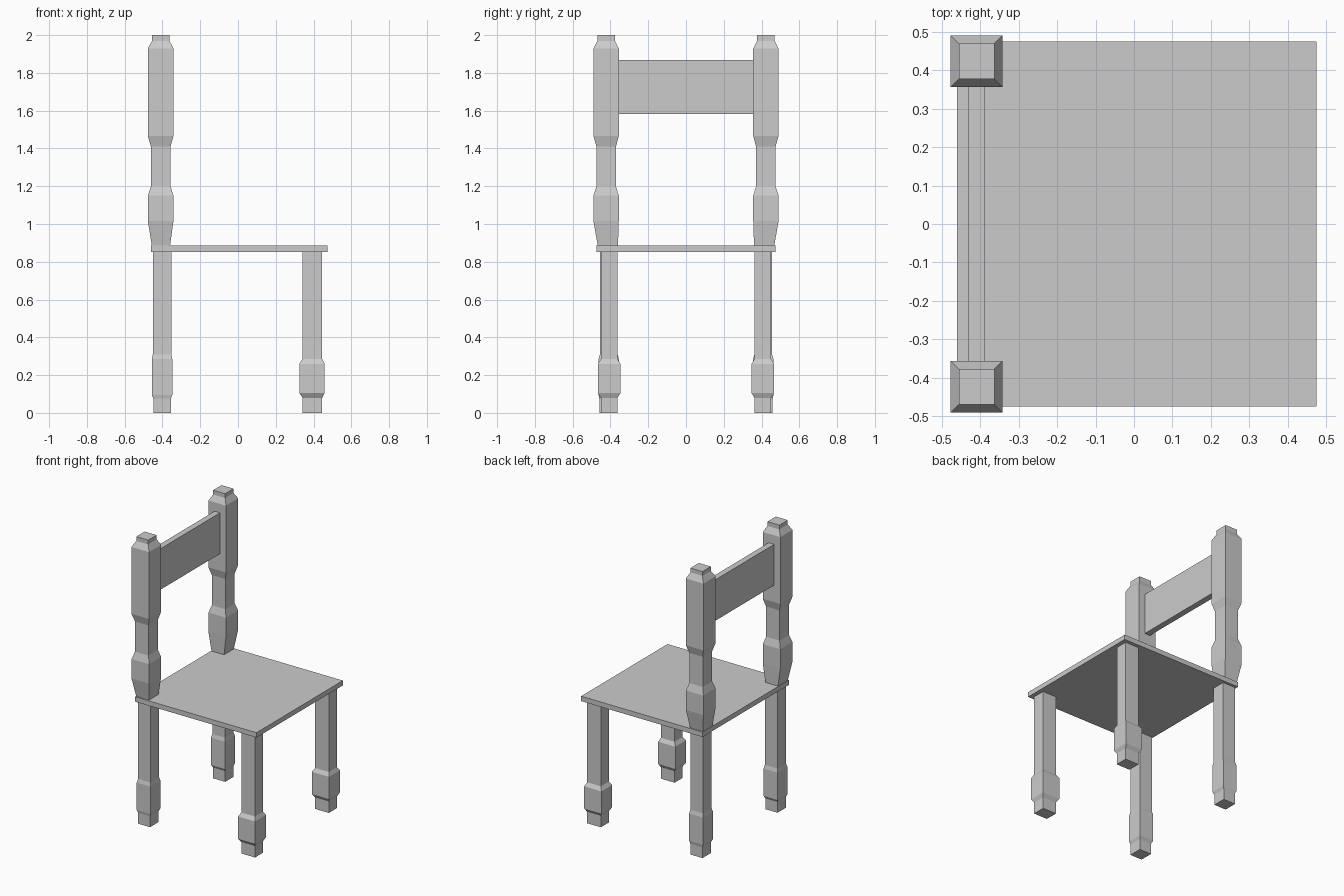
import bpy, bmesh


def loft(name, rings):
    """Closed square-section solid through rings (z, x0, x1, y0, y1)."""
    bm = bmesh.new()
    loops = [[bm.verts.new(p) for p in
              ((x0, y0, z), (x1, y0, z), (x1, y1, z), (x0, y1, z))]
             for z, x0, x1, y0, y1 in rings]
    for a, b in zip(loops, loops[1:]):
        for i in range(4):
            j = (i + 1) % 4
            bm.faces.new((a[i], a[j], b[j], b[i]))
    bm.faces.new(loops[0][::-1])
    bm.faces.new(loops[-1])
    bmesh.ops.recalc_face_normals(bm, faces=bm.faces)
    mesh = bpy.data.meshes.new(name)
    bm.to_mesh(mesh)
    bm.free()
    obj = bpy.data.objects.new(name, mesh)
    bpy.context.collection.objects.link(obj)
    return obj


def pair(name, rings):
    """Loft on the +y side, mirrored to the -y side."""
    obj = loft(name, rings)
    mod = obj.modifiers.new("Mirror", 'MIRROR')
    mod.use_axis = (False, True, False)
    return obj


# Seat board
loft("seat", [(0.852, -0.46, 0.475, -0.475, 0.475),
              (0.886, -0.46, 0.475, -0.475, 0.475)])

# Front legs with turned foot blocks
pair("front_leg", [
    (0.0, 0.341, 0.446, 0.362, 0.450),
    (0.08, 0.341, 0.446, 0.362, 0.450),
    (0.105, 0.325, 0.458, 0.347, 0.466),
    (0.26, 0.325, 0.458, 0.347, 0.466),
    (0.285, 0.341, 0.446, 0.362, 0.450),
    (0.86, 0.341, 0.446, 0.362, 0.450)])

# Back legs
pair("back_leg", [
    (0.0, -0.448, -0.356, 0.367, 0.459),
    (0.075, -0.448, -0.356, 0.367, 0.459),
    (0.095, -0.456, -0.348, 0.355, 0.463),
    (0.285, -0.456, -0.348, 0.355, 0.463),
    (0.31, -0.451, -0.353, 0.362, 0.456),
    (0.86, -0.451, -0.353, 0.362, 0.456)])

# Back posts above the seat
pair("back_post", [
    (0.853, -0.452, -0.362, 0.365, 0.463),
    (0.89, -0.457, -0.359, 0.360, 0.468),
    (1.015, -0.477, -0.342, 0.356, 0.490),
    (1.15, -0.477, -0.342, 0.356, 0.490),
    (1.20, -0.461, -0.357, 0.371, 0.474),
    (1.41, -0.461, -0.357, 0.371, 0.474),
    (1.465, -0.477, -0.342, 0.356, 0.490),
    (1.93, -0.477, -0.342, 0.356, 0.490),
    (1.97, -0.455, -0.363, 0.377, 0.469),
    (2.0, -0.455, -0.363, 0.377, 0.469)])

# Backrest board between the posts
loft("backrest", [(1.583, -0.43, -0.388, -0.36, 0.36),
                  (1.868, -0.43, -0.388, -0.36, 0.36)])
